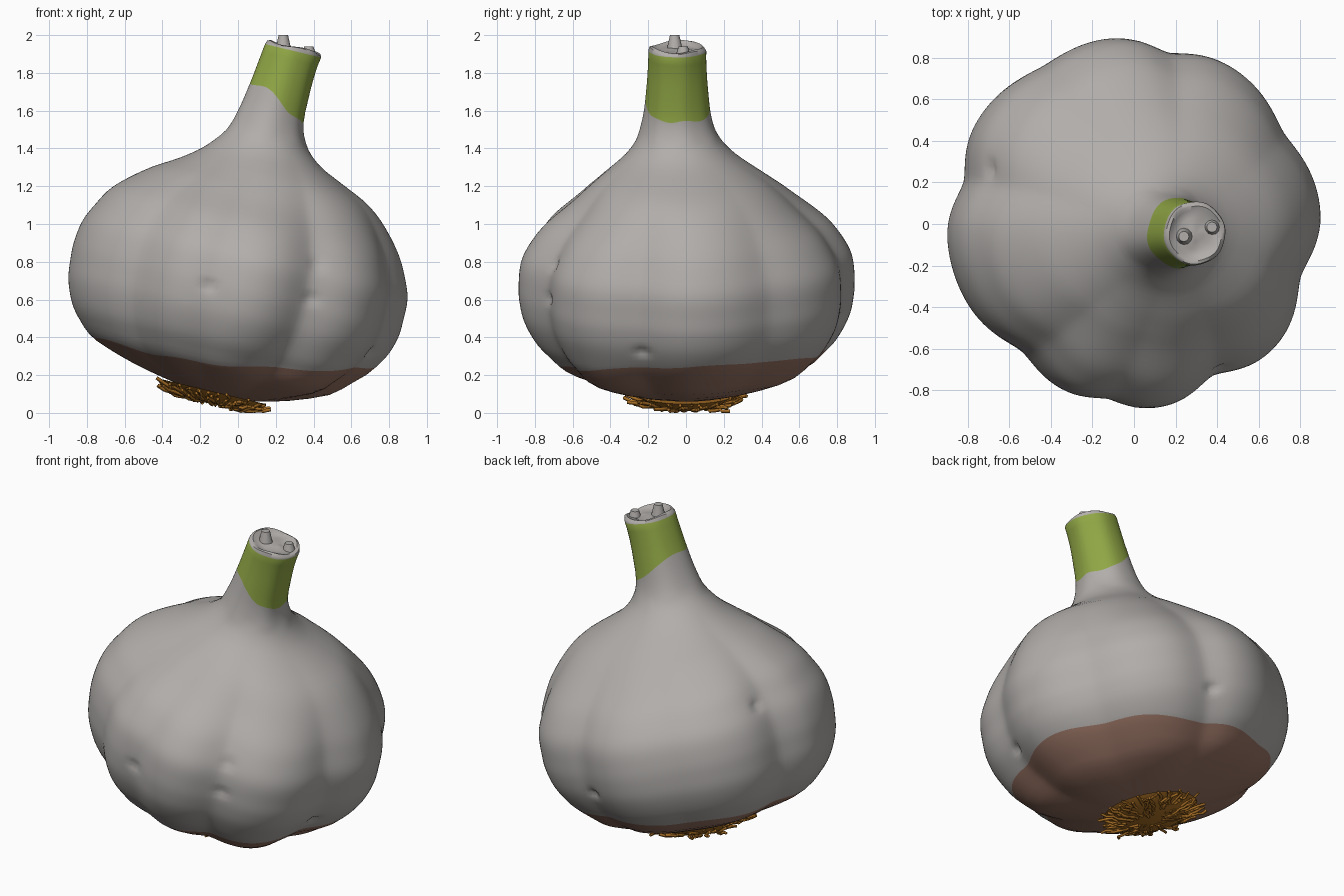
import bpy, bmesh, math, random
from mathutils import Vector, Matrix

if "Cube" in bpy.data.objects:
    bpy.data.objects.remove(bpy.data.objects["Cube"])

random.seed(4)
TILT = math.atan2(0.233, 0.972)
AXIS = Matrix.Translation((-0.13, 0, 0.09)) @ Matrix.Rotation(TILT, 4, 'Y')


def material(name, rgb):
    m = bpy.data.materials.new(name)
    m.diffuse_color = (*rgb, 1)
    m.use_nodes = True
    m.node_tree.nodes["Principled BSDF"].inputs["Base Color"].default_value = m.diffuse_color
    return m


SKIN = material("papery_skin", (0.44, 0.42, 0.405))
BROWN = material("brown_base", (0.31, 0.17, 0.125))
GREEN = material("green_stalk", (0.28, 0.385, 0.06))
ROOT = material("root_brown", (0.40, 0.16, 0.018))

# Half profile along the tilted axis: height, left radius, right radius
PROFILE = [(0, 0, 0), (.006, .11, .11), (.02, .21, .21), (.05, .37, .335), (.09, .525, .46),
           (.15, .69, .60), (.23, .785, .69), (.3, .84, .765), (.42, .89, .845),
           (.53, .905, .88), (.62, .908, .885), (.74, .89, .88), (.835, .848, .845),
           (.955, .774, .78), (1.095, .612, .66), (1.18, .475, .55), (1.25, .38, .40),
           (1.31, .32, .272), (1.39, .26, .181), (1.5, .225, .13), (1.67, .195, .122),
           (1.8, .178, .126), (1.9, .165, .14)]
# Creases between cloves: angle, depth, width
CREASES = [(80, .07, 11), (32, .06, 14), (-18, .08, 13), (-64, .10, 12), (-99, .055, 11),
           (-131, .085, 14), (166, .075, 11), (120, .035, 13)]
# Small dents in the skin: angle, height, depth
DENTS = [(-101, .56, .025), (-17, .42, .025), (161, .82, .03), (-62, .80, .02),
         (-62, .62, .02), (82, .45, .03)]


def slope(i, k):
    a, b = PROFILE[max(i - 1, 0)], PROFILE[min(i + 1, len(PROFILE) - 1)]
    return (b[k] - a[k]) / (b[0] - a[0])


def radius(s, k):
    """Smooth interpolation of the profile column k at height s."""
    s = min(max(s, 0), 1.8999)
    i = max(j for j, p in enumerate(PROFILE) if p[0] <= s)
    p, q = PROFILE[i], PROFILE[i + 1]
    h = q[0] - p[0]
    t = (s - p[0]) / h
    return ((2*t**3 - 3*t*t + 1) * p[k] + (t**3 - 2*t*t + t) * h * slope(i, k)
            + (3*t*t - 2*t**3) * q[k] + (t**3 - t*t) * h * slope(i + 1, k))


def smooth(a, b, x):
    t = min(max((x - a) / (b - a), 0), 1)
    return t * t * (3 - 2 * t)


def angle_gap(a, b):
    return abs((a - b + 180) % 360 - 180)


BASE_EDGE, STALK_EDGE = 0.2, 1.59


def warp(s, a):
    """Bend the rings so the colour borders run unevenly round the bulb."""
    base = (.034 + .0875 * math.cos(a) + .04 * math.sin(a) + .024 * math.cos(2 * a)
            + .006 * math.sin(9 * a))
    w = s / BASE_EDGE if s < BASE_EDGE else max(0, 1 - (s - BASE_EDGE) / .5)
    stalk = -.07 * math.tanh(2.2 * math.cos(a - .2) + .5) + .006 * math.sin(5 * a)
    return s + base * w + stalk * max(0, 1 - abs(s - STALK_EDGE) / .25)


def surface(s, a):
    deg = math.degrees(a)
    mix = (1 + math.cos(a)) / 2
    r = radius(s, 1) * (1 - mix) + radius(s, 2) * mix
    fade = smooth(.0, .12, s) * (1 - smooth(.85, 1.38, s))
    cut = sum(d * math.exp(-(angle_gap(deg, c) / w) ** 1.6) for c, d, w in CREASES)
    r *= 1 + .014 * fade - cut * fade
    # Narrower shoulders front and back, slimmer on one diagonal, low front clove
    r *= 1 - .12 * math.sin(a) ** 2 * math.exp(-((s - 1.12) / .19) ** 2)
    r *= 1 - .02 * fade * max(0, math.sin(2 * a))
    r *= 1 + .05 * math.exp(-(angle_gap(deg, -42) / 17) ** 2 - ((s - .17) / .13) ** 2)
    for c, h, d in DENTS:
        gap = math.hypot(math.radians(angle_gap(deg, c)) * r, (s - h) * 1.5)
        r -= d * math.exp(-(gap / .035) ** 2)
    if s > 1.4:
        r *= 1 + .012 * math.sin(6 * a)
    return Vector((r * math.cos(a), r * math.sin(a) - .045 * smooth(1, 1.5, s), s))


def finish(bm, name, mats, angle=50):
    bmesh.ops.recalc_face_normals(bm, faces=bm.faces)
    me = bpy.data.meshes.new(name)
    bm.to_mesh(me)
    bm.free()
    for m in mats:
        me.materials.append(m)
    ob = bpy.data.objects.new(name, me)
    bpy.context.collection.objects.link(ob)
    bpy.context.view_layer.objects.active = ob
    ob.select_set(True)
    bpy.ops.object.shade_smooth_by_angle(angle=math.radians(angle))
    ob.select_set(False)
    return ob


# Bulb and stalk: one lofted skin with coloured bands
N = 180
levels = [.003, .008, .015, .025, .04, .06, .085, .11, .14, .17, BASE_EDGE]
levels += [BASE_EDGE + (STALK_EDGE - BASE_EDGE) * i / 52 for i in range(1, 53)]
levels += [1.63, 1.68, 1.73, 1.78, 1.83, 1.875]
angles = [2 * math.pi * i / N for i in range(N)]
bm = bmesh.new()
rings = [[bm.verts.new(AXIS @ surface(warp(s, a), a)) for a in angles] for s in levels]
mats = [1 if s < BASE_EDGE - .001 else 2 if s > STALK_EDGE - .001 else 0 for s in levels[:-1]]

# Cut stalk top: rolled rim and shallow uneven hollow
for scale, h in ((.96, .016), (.86, .022), (.74, .010), (.5, .002), (.25, .008)):
    ring = []
    for a in angles:
        p = surface(1.875, a)
        mid = Vector((-.015, -.045, 1.875))
        q = mid + (p - mid) * scale
        q.z += h + .007 * math.sin(3 * a + 6 * scale) * scale
        ring.append(bm.verts.new(AXIS @ q))
    rings.append(ring)
    mats.append(0)
for lo, hi, m in zip(rings, rings[1:], mats):
    for i in range(N):
        j = (i + 1) % N
        bm.faces.new((lo[i], lo[j], hi[j], hi[i])).material_index = m
for ring, p, m in ((rings[0], (0, 0, 0), 1), (rings[-1], (-.015, -.045, 1.885), 0)):
    tip = bm.verts.new(AXIS @ Vector(p))
    for i in range(N):
        bm.faces.new((ring[i], ring[(i + 1) % N], tip)).material_index = m
finish(bm, "bulb", (SKIN, BROWN, GREEN))

# Dry leaf stubs standing on the cut top
for i, (x, y, z0, z1, r) in enumerate(((.24, -.06, 1.91, 2.0, .045), (.375, -.015, 1.87, 1.94, .045))):
    bm = bmesh.new()
    bmesh.ops.create_cone(bm, cap_ends=True, segments=12, radius1=r, radius2=r * .55, depth=z1 - z0,
                          matrix=Matrix.Translation((x, y, (z0 + z1) / 2)))
    finish(bm, f"leaf_stub_{i + 1}", (SKIN,), 70)

# Root plate under the bulb
bm = bmesh.new()
bmesh.ops.create_cone(bm, cap_ends=True, segments=32, radius1=.19, radius2=.28, depth=.06,
                      matrix=AXIS @ Matrix.Translation((0, 0, -.008)))
finish(bm, "root_plate", (ROOT,))

# Curly dry roots radiating from the plate
cu = bpy.data.curves.new("roots", 'CURVE')
cu.dimensions = '3D'
cu.bevel_depth = .0095
cu.bevel_resolution = 0
cu.use_fill_caps = True
COUNT = 84
for k in range(COUNT):
    a = 2 * math.pi * k / COUNT + random.uniform(-.05, .05)
    reach = random.uniform(.25, .335)
    start = random.uniform(.06, .18)
    low = random.uniform(-.045, -.025)
    sp = cu.splines.new('POLY')
    sp.points.add(6)
    for i, pt in enumerate(sp.points):
        t = i / 6
        r = start + (reach - start) * t
        b = a + random.uniform(-.07, .07)
        s = low + (.035 + .015 * math.sin(k * 2)) * t * t + random.uniform(-.006, .006)
        p = AXIS @ Vector((r * math.cos(b), r * math.sin(b), s))
        pt.co = (p.x, p.y, max(p.z, .0095), 1)
cu.materials.append(ROOT)
roots = bpy.data.objects.new("roots", cu)
bpy.context.collection.objects.link(roots)
